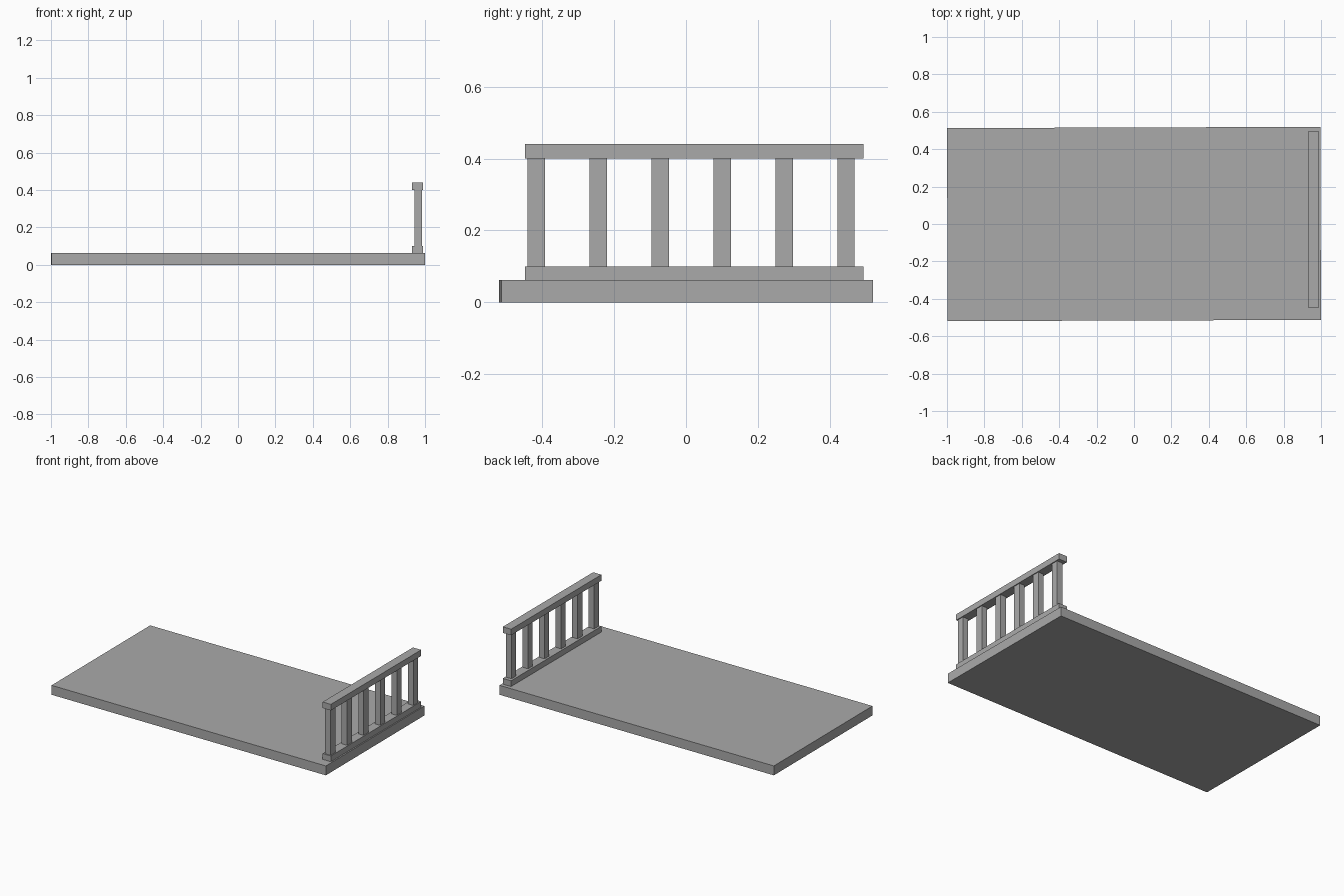
import bpy
from mathutils import Matrix

cube = bpy.data.objects.get("Cube")
if cube:
    bpy.data.objects.remove(cube, do_unlink=True)

# Single plain grey
GREY = (0.4, 0.4, 0.4, 1.0)
grey = bpy.data.materials.new("plain grey")
grey.use_nodes = True
grey.diffuse_color = GREY
grey.node_tree.nodes["Principled BSDF"].inputs["Base Color"].default_value = GREY


def box(name, x, y, z, turn=0.0):
    """Box from (low, high) ranges along each axis, turned about z."""
    spans = (x, y, z)
    centre = [(a + b) / 2 for a, b in spans]
    size = [b - a for a, b in spans]
    bpy.ops.mesh.primitive_cube_add(size=1, location=centre)
    obj = bpy.context.object
    obj.name = obj.data.name = name
    obj.data.transform(Matrix.Rotation(turn, 4, "Z") @ Matrix.Diagonal((*size, 1)))
    obj.data.materials.append(grey)
    return obj


# Floor slab, very slightly askew
box("floor_slab", (-0.998, 0.998), (-0.516, 0.516), (0, 0.062), turn=0.0033)

# Railing along the +x edge
RAIL_X, RAIL_Y = (0.93, 0.99), (-0.447, 0.494)
box("railing_base", RAIL_X, RAIL_Y, (0.06, 0.10))
box("railing_top", RAIL_X, RAIL_Y, (0.40, 0.44))

# Evenly spaced balusters
for i in range(6):
    y = -0.416 + 0.1722 * i
    box(f"baluster_{i + 1}", (0.944, 0.984), (y - 0.024, y + 0.024), (0.10, 0.40))
